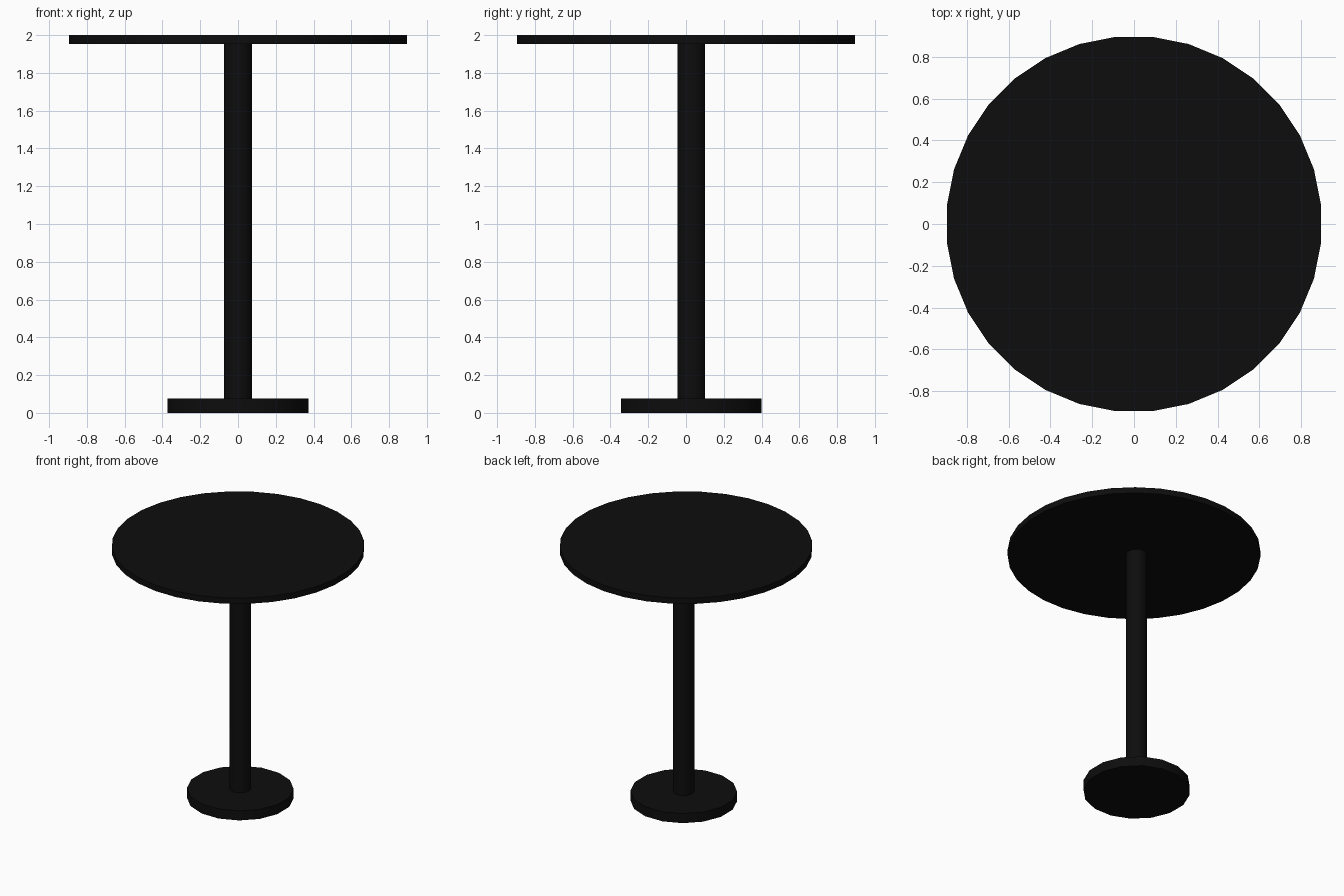
import bpy, math

if "Cube" in bpy.data.objects:
    bpy.data.objects.remove(bpy.data.objects["Cube"])

black = bpy.data.materials.new("black_paint")
black.diffuse_color = (0.004, 0.004, 0.004, 1)
black.use_nodes = True
black.node_tree.nodes["Principled BSDF"].inputs["Base Color"].default_value = black.diffuse_color


def disc(name, sides, radius, z0, z1, y):
    # upright cylinder turned half a step so flats face the axes
    bpy.ops.mesh.primitive_cylinder_add(
        vertices=sides, radius=radius, depth=z1 - z0,
        location=(0, y, (z0 + z1) / 2), rotation=(0, 0, math.pi / sides))
    ob = bpy.context.object
    ob.name = name
    ob.data.materials.append(black)
    bpy.ops.object.shade_smooth_by_angle(angle=math.radians(30))
    return ob


# round top, with the pedestal set slightly towards the back
disc("table_top", 32, 0.9, 1.954, 2.0, 0)
disc("column", 16, 0.075, 0.075, 1.954, 0.028)
disc("foot", 16, 0.38, 0, 0.075, 0.028)
